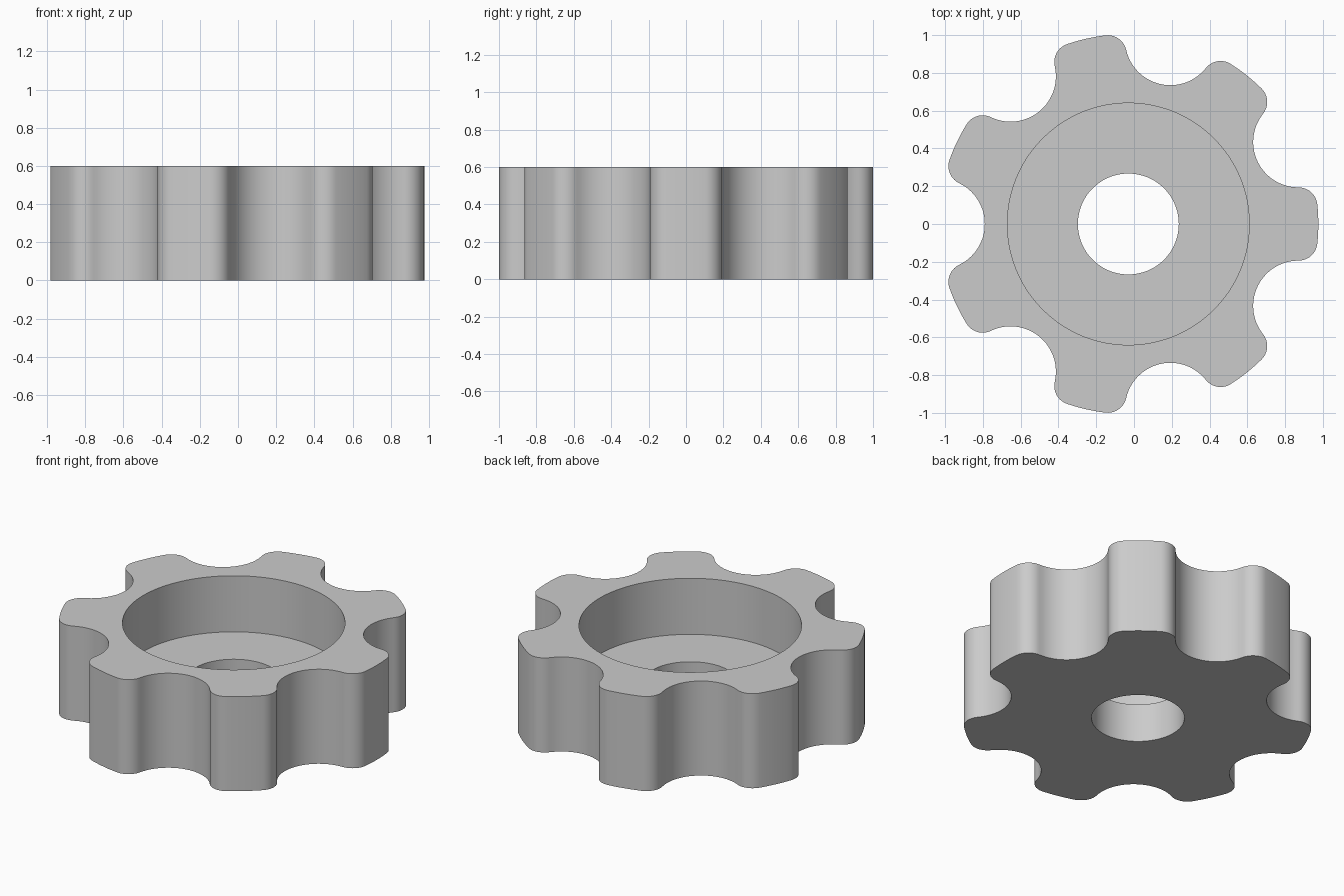
import bpy, bmesh
from math import pi, sin, cos, acos, atan2, tau
from mathutils import Vector

cube = bpy.data.objects.get("Cube")
if cube:
    bpy.data.objects.remove(cube)

LOBES = 7
CENTRE_X = -0.03
HEIGHT, FLOOR = 0.6, 0.244
TIP_R, FILLET_R = 1.006, 0.10           # lobe tip arc and its rounded corners
VALLEY_R, VALLEY_DIST = 0.24, 1.0       # scoops between the lobes
RECESS_R, BORE_R = 0.64, 0.267


def polar(r, a):
    return Vector((r * cos(a), r * sin(a)))


def arc(centre, r, a0, a1, steps):
    """Points along an arc, leaving out the last one."""
    return [centre + polar(r, a0 + (a1 - a0) * i / steps) for i in range(steps)]


def lobed_outline():
    """Tip arcs, corner fillets and scooped valleys, all tangent."""
    half = pi / LOBES
    d = TIP_R - FILLET_R
    reach = VALLEY_R + FILLET_R
    tip = half - acos((d * d + VALLEY_DIST ** 2 - reach ** 2) / (2 * d * VALLEY_DIST))
    points = []
    for k in range(LOBES):
        mid = k * 2 * half
        valley = polar(VALLEY_DIST, mid + half)
        f1 = polar(d, mid + tip)
        f2 = polar(d, mid + 2 * half - tip)
        to_valley = valley - f1
        join = atan2(to_valley.y, to_valley.x)
        turn = (join - mid - tip) % tau
        start = join - pi
        # The scoop is symmetric about the ray through its own centre
        axis = mid + half + pi
        sweep = 2 * ((start - axis) % tau)
        points += arc(Vector((0, 0)), TIP_R, mid - tip, mid + tip, 6)
        points += arc(f1, FILLET_R, mid + tip, mid + tip + turn, 10)
        points += arc(valley, VALLEY_R, start, start - sweep, 28)
        end = mid + 2 * half - tip
        points += arc(f2, FILLET_R, end - turn, end, 10)
    return points


outline = lobed_outline()


def circle(r):
    """Circle whose points line up with the outline's."""
    return [p.normalized() * r for p in outline]


# Cross-section loops, from the outer wall over the top and down the bore
loops = [(outline, 0), (outline, HEIGHT),
         (circle(RECESS_R), HEIGHT), (circle(RECESS_R), FLOOR),
         (circle(BORE_R), FLOOR), (circle(BORE_R), 0)]

bm = bmesh.new()
rings = [[bm.verts.new((p.x + CENTRE_X, p.y, z)) for p in pts] for pts, z in loops]
n = len(outline)
for k, a in enumerate(rings):
    b = rings[(k + 1) % len(rings)]
    for i in range(n):
        j = (i + 1) % n
        bm.faces.new((a[i], a[j], b[j], b[i]))
bmesh.ops.recalc_face_normals(bm, faces=bm.faces)
mesh = bpy.data.meshes.new("lobed_knob")
bm.to_mesh(mesh)
bm.free()

# Plain grey
grey = bpy.data.materials.new("plain_grey")
grey.use_nodes = True
colour = (0.6, 0.6, 0.6, 1)
grey.diffuse_color = colour
grey.node_tree.nodes["Principled BSDF"].inputs["Base Color"].default_value = colour
mesh.materials.append(grey)

knob = bpy.data.objects.new("lobed_knob", mesh)
bpy.context.collection.objects.link(knob)
bpy.context.view_layer.objects.active = knob
knob.select_set(True)
bpy.ops.object.shade_smooth_by_angle(angle=pi / 6)
